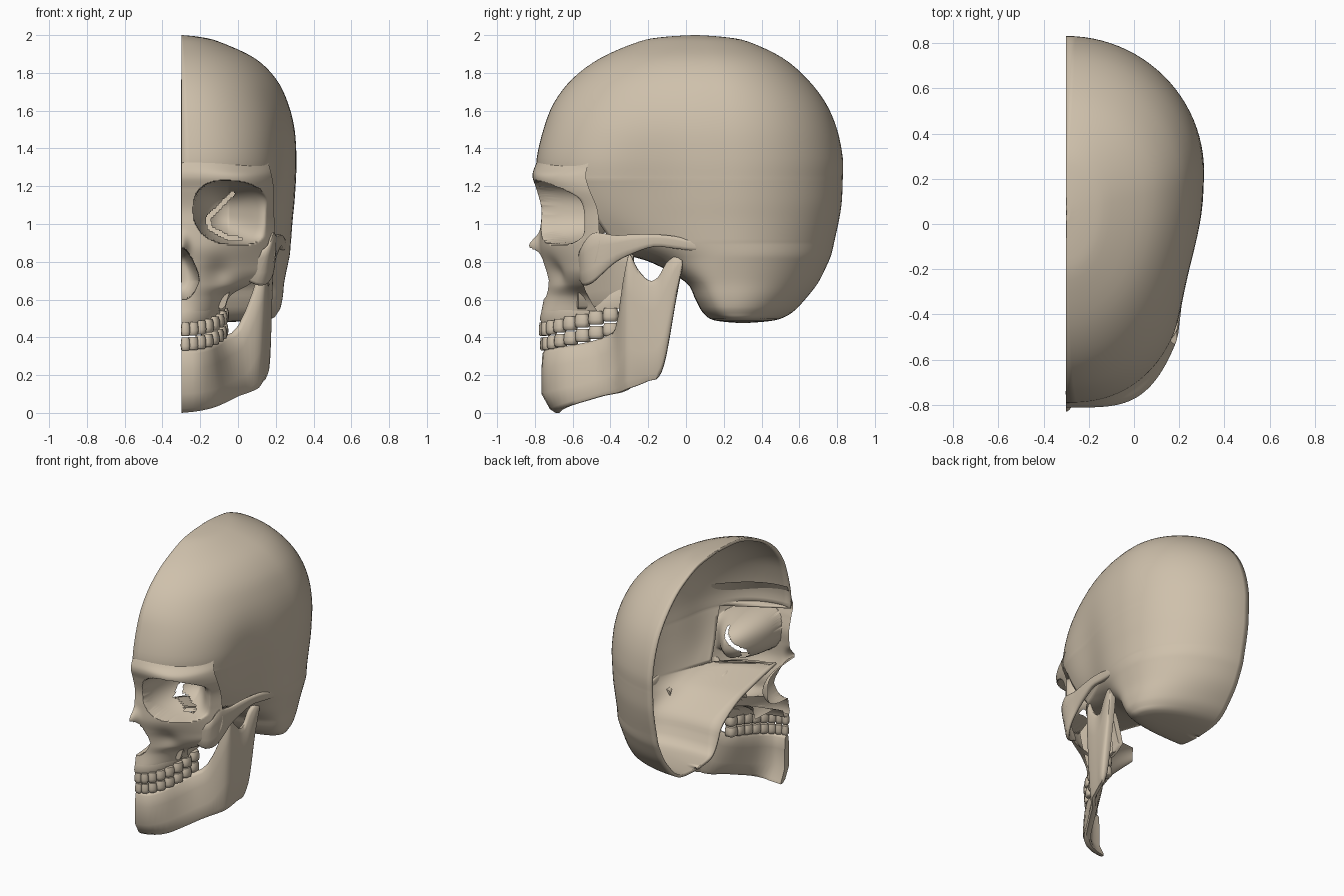
import bpy, bmesh, math
from mathutils import Vector

if "Cube" in bpy.data.objects:
    bpy.data.objects.remove(bpy.data.objects["Cube"])

bone = bpy.data.materials.new("bone")
bone.diffuse_color = (0.62, 0.53, 0.41, 1)
bone.use_nodes = True
bone.node_tree.nodes["Principled BSDF"].inputs["Base Color"].default_value = bone.diffuse_color


def smooth(rows, n):
    """Catmull-Rom interpolation between listed tuples, n steps per span."""
    out = []
    for i in range(len(rows) - 1):
        p = [rows[max(i - 1, 0)], rows[i], rows[i + 1], rows[min(i + 2, len(rows) - 1)]]
        for k in range(n):
            t = k / n
            out.append(tuple(0.5 * (2 * b + (c - a) * t + (2 * a - 5 * b + 4 * c - d) * t * t
                                    + (3 * b - a - 3 * c + d) * t ** 3) for a, b, c, d in zip(*p)))
    return out + [tuple(rows[-1])]


def loft(name, rows, closed=False, skip=None, angle=60):
    """Skin a grid of points; closed sections get end caps."""
    bm = bmesh.new()
    vs = [[bm.verts.new(p) for p in r] for r in rows]
    m = len(rows[0])
    for r0, r1 in zip(vs, vs[1:]):
        for k in range(m if closed else m - 1):
            q = (r0[k], r1[k], r1[(k + 1) % m], r0[(k + 1) % m])
            if not (skip and skip(sum((v.co for v in q), Vector()) / 4)):
                bm.faces.new(q)
    if closed:
        bm.faces.new(vs[0])
        bm.faces.new(vs[-1][::-1])
        bmesh.ops.recalc_face_normals(bm, faces=bm.faces)
    else:
        bmesh.ops.remove_doubles(bm, verts=bm.verts, dist=1e-4)
    me = bpy.data.meshes.new(name)
    bm.to_mesh(me)
    bm.free()
    ob = bpy.data.objects.new(name, me)
    bpy.context.collection.objects.link(ob)
    me.materials.append(bone)
    bpy.context.view_layer.objects.active = ob
    ob.select_set(True)
    bpy.ops.object.shade_smooth_by_angle(angle=math.radians(angle))
    ob.select_set(False)
    return ob


def slice_curve(z, t0, ys, yb, xw, ym, p):
    """Horizontal skull slice: front (from angle t0) -> widest point -> back midline."""
    pts = []
    for k in range(37):
        t = math.radians(90 * k / 36)
        if t < math.radians(t0):
            t = math.radians(t0)
        pts.append((-.3 + (xw + .3) * math.sin(t) ** (2 / p), ym + (ys - ym) * max(math.cos(t), 0) ** (2 / p), z))
    for k in range(1, 25):
        t = math.pi / 2 * k / 24
        pts.append((-.3 + (xw + .3) * max(math.cos(t), 0), ym + (yb - ym) * math.sin(t), z))
    # hollow of the temple
    return [(x - .052 * max(0, min(1, (x + .05) / .2)) * math.exp(-((y + .23) / .22) ** 2 - ((z - 1.1) / .4) ** 2), y, z)
            for x, y, z in pts]


# Braincase rows: z, start angle, front y, back y, widest x, y of widest, front squareness
vault = [(2.0, 0, .04, .06, -.298, .05, 2), (1.99, 0, -.12, .2, -.2, .07, 2),
         (1.965, 0, -.25, .33, -.10, .1, 2), (1.88, 0, -.45, .51, .085, .14, 2),
         (1.77, 0, -.60, .64, .20, .17, 2.05), (1.64, 0, -.70, .74, .265, .2, 2.15),
         (1.50, 0, -.755, .80, .30, .22, 2.3), (1.35, 0, -.79, .83, .31, .23, 2.4),
         (1.245, 0, -.79, .83, .308, .23, 2.4)]
# temple and back of the skull, starting behind the eye socket
temple = [(1.24, 42, -.79, .83, .308, .23, 2.4), (1.12, 43, -.75, .825, .30, .23, 2.3),
          (1.02, 43, -.70, .81, .29, .23, 2.2), (.905, 43, -.62, .785, .281, .23, 2)]
# base with the mastoid and the rounded underside
base = [(.90, 0, -.62, .784, .28, .23, 2), (.84, 0, -.34, .77, .275, .25, 2.2),
        (.79, 0, -.17, .75, .265, .25, 2.6), (.69, 0, .0, .70, .245, .25, 3.4),
        (.60, 0, .05, .63, .235, .25, 3.2), (.53, 0, .09, .56, .21, .25, 2.8),
        (.49, 0, .15, .47, .13, .27, 2.2), (.475, 0, .29, .31, -.29, .3, 2)]
braincase = loft("braincase", [slice_curve(*r) for r in smooth(vault, 4) + smooth(temple, 5) + smooth(base, 4)])
wall = braincase.modifiers.new("wall", 'SOLIDIFY')
wall.thickness, wall.offset = .02, -1

# Face sheet rows: z, midline y, edge x, edge y, curve power
face = [(1.42, -.745, .135, -.49, 2.2), (1.31, -.798, .165, -.52, 2.7), (1.25, -.812, .18, -.53, 4.2),
        (1.18, -.79, .19, -.51, 4.2), (1.08, -.765, .19, -.47, 3.2), (.98, -.77, .195, -.46, 2.6),
        (.88, -.775, .20, -.46, 2.3), (.80, -.76, .19, -.48, 2.0), (.74, -.75, .145, -.52, 1.8),
        (.68, -.745, .06, -.54, 1.8), (.62, -.75, -.04, -.52, 2), (.54, -.765, -.07, -.47, 2.4)]
fissure = [Vector(p) for p in ((-.03, 1.16), (-.16, 1.03), (-.15, .98), (-.05, .925), (.01, .92))]


def in_fissure(c):
    p = Vector((c.x, c.z))
    if c.y < -.62:
        return False
    for a, b in zip(fissure, fissure[1:]):
        t = max(0, min(1, (p - a).dot(b - a) / (b - a).length_squared))
        if (a + (b - a) * t - p).length < .012:
            return True
    return False


def face_row(z, ym, xe, ye, p):
    pts = []
    for k in range(91):
        s = k / 90
        x = -.3 + s * (xe + .3)
        y = ym + (ye - ym) * s ** p
        # nasal bone ridge
        y -= .055 * math.exp(-((z - .885) / .05) ** 2 - ((x + .3) / .035) ** 2)
        # hollow of the cheek under the socket
        y += .03 * math.exp(-((z - .74) / .07) ** 2 - ((x + .1) / .07) ** 2)
        # eye socket pushed back into the skull, shallower on the outer side
        q = (abs((x + .03) / .205) ** 2.4 + abs((z - 1.06 + .08 * (x + .03)) / .168) ** 2.4) ** (1 / 2.4)
        if q < 1:
            y += max(0, -.36 - .9 * max(0, x + .05) - y) * (1 - q ** 2.5) ** .55
        # nasal opening
        n = math.hypot((x + .3) / (.095 if z < .7 else .095 - .25 * (z - .7)), (z - .735) / .135)
        if n < 1:
            y += (-.52 - y) * (1 - n ** 4) ** .5
        pts.append((x, y, z))
    return pts


loft("face_and_eye_socket", [face_row(*r) for r in smooth(face, 12)], skip=in_fissure, angle=50)


def ribbon(name, stations, thick, n=3, chin=0):
    """Rounded bony bar: stations are bottom x, top x, y, bottom z, top z."""
    st = smooth(stations, n)
    rows = []
    for i, (xb, xt, y, zb, zt) in enumerate(st):
        a, b = st[max(i - 1, 0)], st[min(i + 1, len(st) - 1)]
        d = Vector((b[0] - a[0] + b[1] - a[1], 2 * (b[2] - a[2]))).normalized()
        nx, ny = -d.y, d.x  # inward
        if i == 0 and xb < -.29:
            nx, ny = 0, 1
        sec = []
        for f, w in ((0, .3), (.06, .05), (.3, 0), (.7, 0), (.94, .1), (1, .35),
                     (1, .65), (.94, .9), (.7, 1), (.3, 1), (.06, .95), (0, .7)):
            back = chin * max(0, .2 - f) * max(0, min(1, (-.05 - xb) / .15))
            sec.append((xb + (xt - xb) * f + nx * thick * w, y + back + ny * thick * w, zb + (zt - zb) * f))
        rows.append(sec)
    return loft(name, rows, closed=True)


# Lower jaw: chin, body, coronoid, notch and condyle
ribbon("lower_jaw", [
    (-.3, -.3, -.765, .0, .335), (-.2, -.21, -.75, .01, .335), (-.11, -.14, -.67, .03, .35),
    (-.04, -.10, -.55, .06, .37), (.02, -.06, -.45, .09, .40), (.06, .02, -.38, .105, .46),
    (.095, .12, -.34, .12, .72), (.12, .155, -.31, .13, .84), (.135, .165, -.26, .145, .76),
    (.15, .17, -.20, .17, .70), (.165, .175, -.15, .19, .72), (.175, .18, -.11, .30, .79),
    (.18, .19, -.06, .58, .83), (.19, .19, -.02, .78, .82)], .05, chin=.3)

# Cheekbone and arch running back to the ear
ribbon("cheek_arch", [
    (.05, .13, -.57, .70, .86), (.12, .175, -.55, .675, .90), (.17, .197, -.50, .69, .95),
    (.192, .205, -.44, .74, .95), (.20, .213, -.37, .80, .94), (.215, .222, -.28, .845, .945),
    (.23, .235, -.17, .88, .945), (.24, .247, -.06, .87, .935), (.25, .257, .03, .86, .91),
    (.258, .263, .12, .86, .88)], .03)

# Back of the upper jaw and the pterygoid plate
ribbon("upper_jaw_back", [(-.07, .0, -.57, .55, .80), (-.085, -.02, -.47, .55, .87),
                          (-.10, -.05, -.36, .56, .88), (-.10, -.04, -.28, .61, .84)], .04)


def arch(a, k, z):
    """Point on the dental arch, rising toward the back."""
    y = -.36 - .41 * k * math.cos(a)
    return (-.3 + .222 * k * math.sin(a), y, z + .21 * (-.41 * math.cos(a) + .41))


# Upper jaw ridge with the palate
rim = [(.03, .59), (.55, .58), (.82, .53), (.86, .475), (.98, .465), (1.01, .50), (.98, .55), (.92, .60)]
loft("upper_jaw", [[arch(math.radians(4 * k), s, z) for k in range(25)] for s, z in rim])


# Teeth as rounded barrels along the arch
def tooth(name, a, z, k, h):
    wide = .52 * math.radians(11.25) * math.hypot(.222 * math.cos(a), .41 * math.sin(a))
    deep = .02 + .018 * math.sin(a)
    c = Vector(arch(a, k, z))
    t = Vector((.222 * math.cos(a), .41 * math.sin(a), 0)).normalized()
    nrm = Vector((-t.y, t.x, 0))
    rows = []
    for f, s in ((-1, .7), (-.85, .93), (-.3, 1), (.4, .97), (1, .8)):
        ring = []
        for i in range(12):
            g = 2 * math.pi * i / 12
            cx, cy = math.cos(g), math.sin(g)
            e = (cx ** 4 + cy ** 4) ** -.25
            ring.append(c + t * (wide * s * e * cx) + nrm * (deep * s * e * cy) + Vector((0, 0, h * f)))
        rows.append(ring)
    loft(name, rows, closed=True)


for i in range(8):
    a = math.radians(11.25 * (i + .5))
    tooth(f"upper_tooth_{i + 1}", a, .442, .97, .036)
    tooth(f"lower_tooth_{i + 1}", a, .364, .955, .035)
